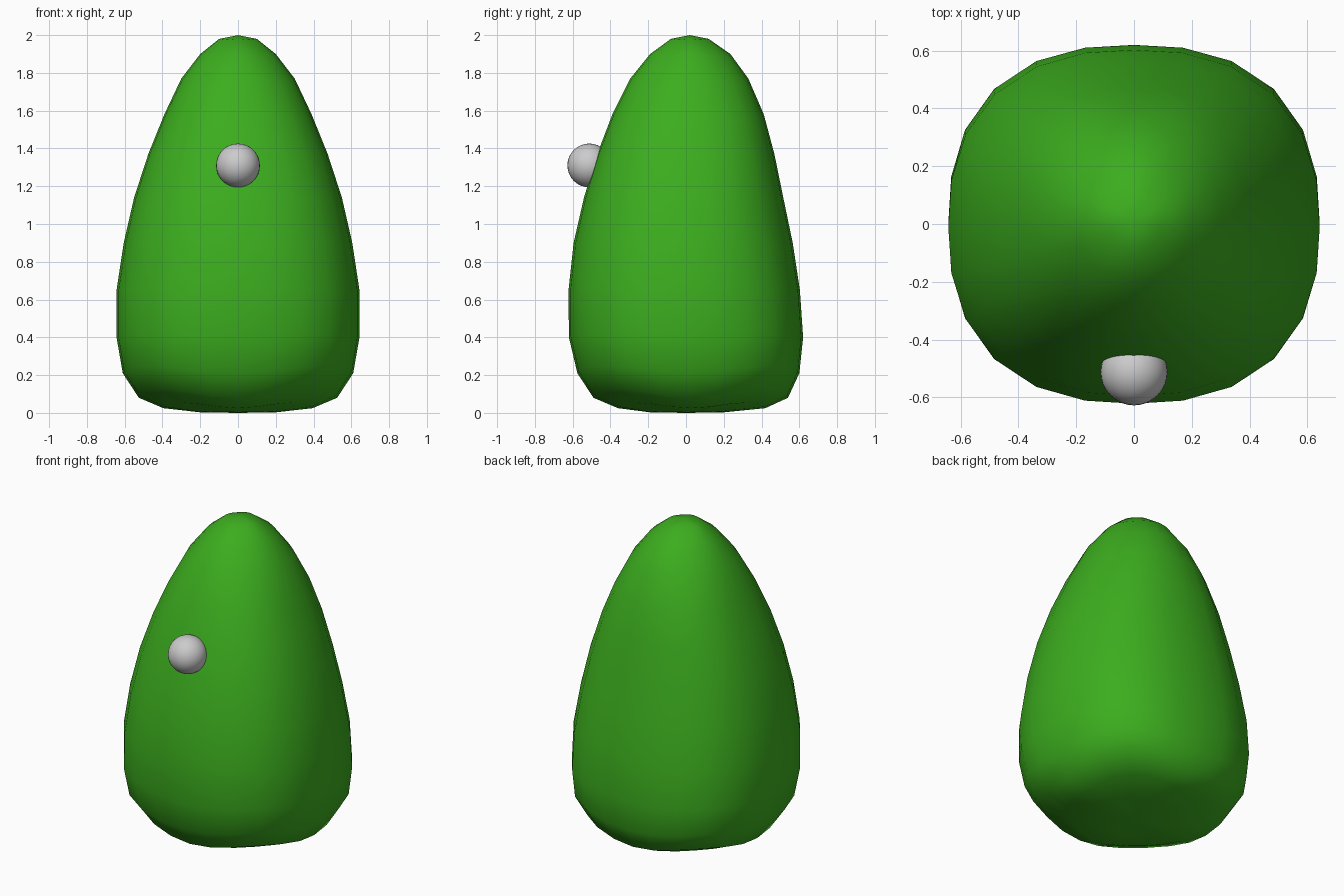
import bpy, bmesh
from math import cos, sin, radians

if "Cube" in bpy.data.objects:
    bpy.data.objects.remove(bpy.data.objects["Cube"])

# Body profile: z, half width, front reach, back reach, corner squareness, corner lift
PROFILE = [
    (0.003, 0.20, 0.19, 0.20, 2.2, 0.006),
    (0.025, 0.395, 0.36, 0.42, 2.5, 0.03),
    (0.08, 0.525, 0.49, 0.54, 2.7, 0.05),
    (0.21, 0.61, 0.575, 0.60, 2.6, 0.04),
    (0.40, 0.643, 0.62, 0.62, 2.45, 0.02),
    (0.65, 0.643, 0.622, 0.603, 2.4, 0),
    (0.90, 0.605, 0.595, 0.565, 2.36, 0),
    (1.14, 0.55, 0.54, 0.515, 2.36, 0),
    (1.37, 0.475, 0.47, 0.468, 2.36, 0),
    (1.58, 0.39, 0.39, 0.412, 2.36, -0.01),
    (1.77, 0.30, 0.295, 0.33, 2.3, -0.02),
    (1.90, 0.20, 0.19, 0.235, 2.2, -0.015),
    (1.98, 0.10, 0.08, 0.12, 2.1, -0.005),
]
SIDES = 24

# Rounded tapering body, lofted from soft square rings
bm = bmesh.new()
rings = []
for z, w, front, back, n, lift in PROFILE:
    ring = []
    for k in range(SIDES):
        a = radians(360 * k / SIDES)
        c, s = cos(a), sin(a)
        r = (abs(c) ** n + abs(s) ** n) ** (-1 / n)
        y = (back - front) / 2 + r * s * (back + front) / 2
        ring.append(bm.verts.new((r * c * w, y, z + lift * sin(2 * a) ** 2)))
    rings.append(ring)
bottom = bm.verts.new((0, 0, 0))
top = bm.verts.new((0, 0.02, 2.0))
for k in range(SIDES):
    j = (k + 1) % SIDES
    for lo, hi in zip(rings, rings[1:]):
        bm.faces.new((lo[k], lo[j], hi[j], hi[k]))
    bm.faces.new((bottom, rings[0][j], rings[0][k]))
    bm.faces.new((top, rings[-1][k], rings[-1][j]))
for f in bm.faces:
    f.smooth = True
mesh = bpy.data.meshes.new("body")
bm.to_mesh(mesh)
bm.free()
body = bpy.data.objects.new("body", mesh)
bpy.context.collection.objects.link(body)
green = bpy.data.materials.new("green")
green.diffuse_color = (0.045, 0.42, 0.013, 1)
green.use_nodes = True
green.node_tree.nodes["Principled BSDF"].inputs["Base Color"].default_value = green.diffuse_color
mesh.materials.append(green)

# Round nose set into the front
bpy.ops.mesh.primitive_uv_sphere_add(segments=32, ring_count=16, radius=0.116,
                                     location=(0, -0.512, 1.31))
nose = bpy.context.object
nose.name = "nose"
bpy.ops.object.shade_smooth()
